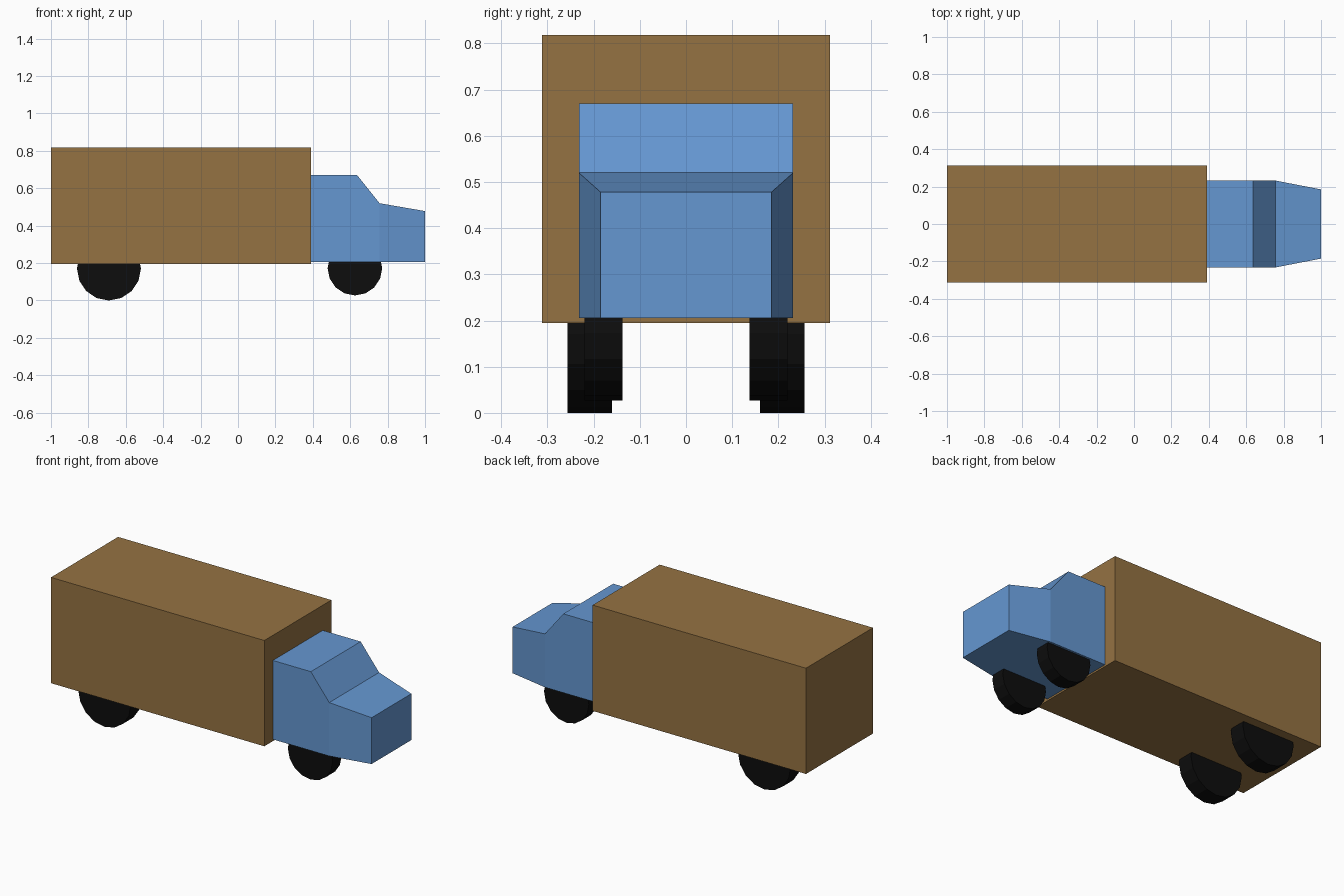
import bpy, bmesh
from math import pi
from mathutils import Matrix

if "Cube" in bpy.data.objects:
    bpy.data.objects.remove(bpy.data.objects["Cube"])


def material(name, rgb):
    mat = bpy.data.materials.new(name)
    mat.diffuse_color = (*rgb, 1)
    mat.use_nodes = True
    mat.node_tree.nodes["Principled BSDF"].inputs["Base Color"].default_value = mat.diffuse_color
    return mat


BROWN = material("brown", (0.30, 0.17, 0.055))
BLUE = material("blue", (0.13, 0.31, 0.64))
BLACK = material("black", (0.004, 0.004, 0.004))


def add_object(name, bm, mat):
    bmesh.ops.recalc_face_normals(bm, faces=bm.faces)
    mesh = bpy.data.meshes.new(name)
    bm.to_mesh(mesh)
    bm.free()
    mesh.materials.append(mat)
    obj = bpy.data.objects.new(name, mesh)
    bpy.context.collection.objects.link(obj)
    return obj


# Cargo box
x0, x1, half_y, z0, z1 = -1.0, 0.39, 0.312, 0.195, 0.818
bm = bmesh.new()
bmesh.ops.create_cube(bm, size=1, matrix=Matrix.Translation(((x0 + x1) / 2, 0, (z0 + z1) / 2))
                      @ Matrix.Diagonal((x1 - x0, 2 * half_y, z1 - z0, 1)))
add_object("cargo_box", bm, BROWN)

# Cab: rectangular sections (x, half width, top height) joined front to back
sections = [(0.39, 0.232, 0.67), (0.637, 0.232, 0.67),
            (0.757, 0.232, 0.52), (1.0, 0.185, 0.478)]
cab_floor = 0.205
bm = bmesh.new()
rings = [[bm.verts.new((x, y, z)) for y, z in
          ((-w, cab_floor), (w, cab_floor), (w, top), (-w, top))]
         for x, w, top in sections]
for a, b in zip(rings, rings[1:]):
    for i in range(4):
        j = (i + 1) % 4
        bm.faces.new((a[i], a[j], b[j], b[i]))
bm.faces.new(rings[0])
bm.faces.new(rings[-1])
add_object("cab", bm, BLUE)


# Wheels, mirrored left and right
def wheel(name, x, z, radius, y_in, y_out, side):
    bm = bmesh.new()
    bmesh.ops.create_cone(bm, cap_ends=True, segments=16, radius1=radius, radius2=radius,
                          depth=y_out - y_in,
                          matrix=Matrix.Translation((x, side * (y_in + y_out) / 2, z))
                          @ Matrix.Rotation(pi / 2, 4, 'X'))
    add_object(name, bm, BLACK)


for label, side in (("right", -1), ("left", 1)):
    wheel(f"rear_wheel_{label}", -0.69, 0.171, 0.171, 0.16, 0.257, side)
    wheel(f"front_wheel_{label}", 0.625, 0.173, 0.146, 0.137, 0.22, side)
